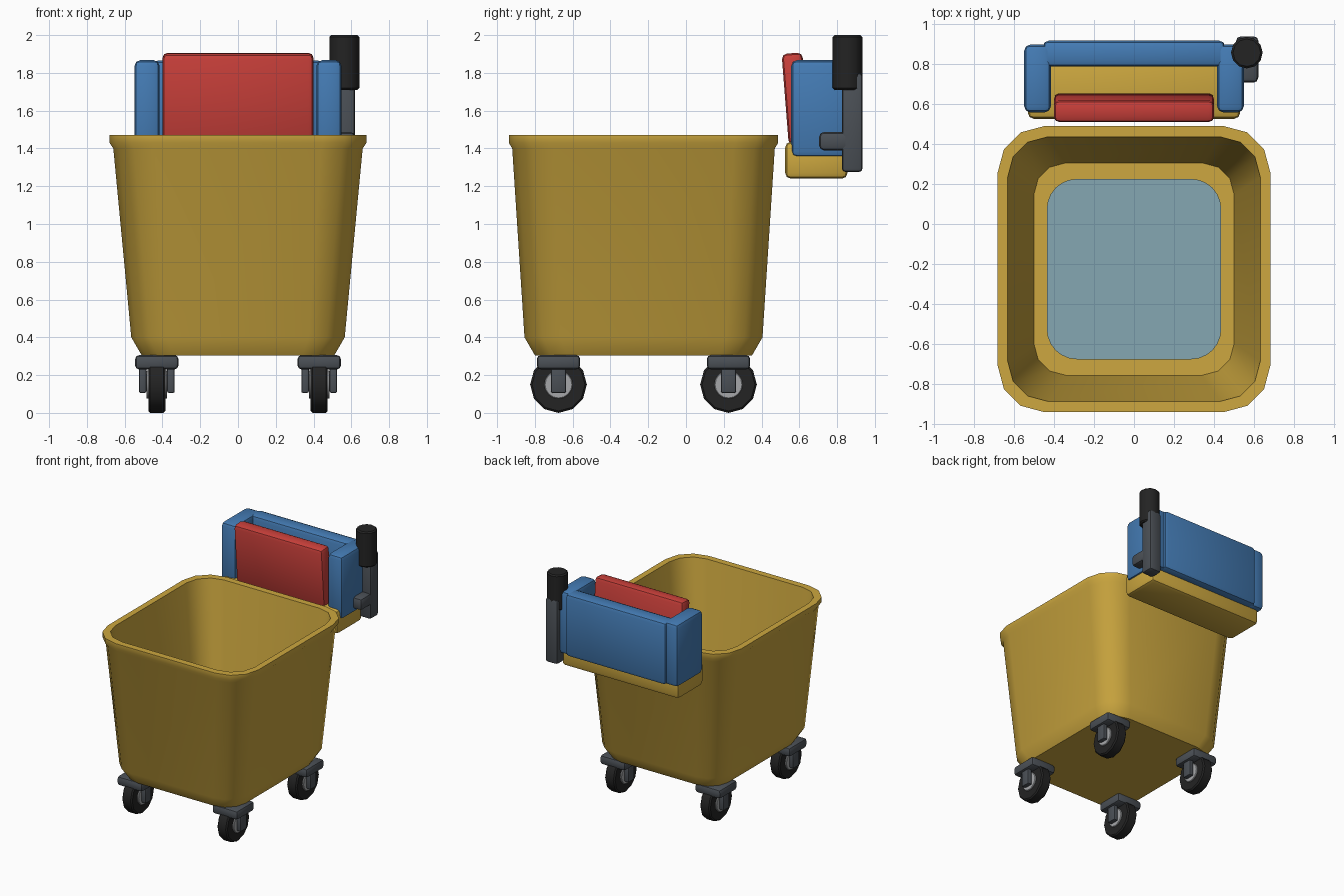
import bpy, bmesh, math
from mathutils import Matrix

cube = bpy.data.objects.get("Cube")
if cube:
    bpy.data.objects.remove(cube, do_unlink=True)


def material(name, rgb):
    m = bpy.data.materials.new(name)
    m.use_nodes = True
    m.diffuse_color = (*rgb, 1)
    m.node_tree.nodes["Principled BSDF"].inputs["Base Color"].default_value = (*rgb, 1)
    return m


YELLOW = material("yellow plastic", (0.61, 0.39, 0.05))
BLUE = material("blue plastic", (0.058, 0.20, 0.46))
RED = material("red plastic", (0.58, 0.05, 0.042))
GREY = material("dark grey metal", (0.07, 0.08, 0.093))
BLACK = material("black rubber", (0.017, 0.017, 0.017))
SILVER = material("light grey hub", (0.38, 0.39, 0.40))
WATER = material("water", (0.235, 0.39, 0.45))


def finish(name, bm, mat, angle=35):
    bmesh.ops.recalc_face_normals(bm, faces=bm.faces)
    mesh = bpy.data.meshes.new(name)
    bm.to_mesh(mesh)
    bm.free()
    mesh.materials.append(mat)
    ob = bpy.data.objects.new(name, mesh)
    bpy.context.collection.objects.link(ob)
    bpy.ops.object.select_all(action="DESELECT")
    ob.select_set(True)
    bpy.context.view_layer.objects.active = ob
    bpy.ops.object.shade_smooth_by_angle(angle=math.radians(angle))
    return ob


def box(name, mat, x, y, z, bevel=0.03, tilt=0):
    """Bevelled box given by its (min, max) range on each axis."""
    bm = bmesh.new()
    bmesh.ops.create_cube(bm, size=1)
    bmesh.ops.scale(bm, vec=[r[1] - r[0] for r in (x, y, z)], verts=bm.verts)
    bmesh.ops.bevel(bm, geom=bm.edges[:], offset=bevel, segments=2,
                    profile=0.5, affect="EDGES")
    bmesh.ops.rotate(bm, matrix=Matrix.Rotation(tilt, 3, "X"), verts=bm.verts)
    bmesh.ops.translate(bm, vec=[sum(r) / 2 for r in (x, y, z)], verts=bm.verts)
    return finish(name, bm, mat)


def cylinder(name, mat, centre, radius, length, axis="Z", sides=12, bevel=0.01):
    bm = bmesh.new()
    bmesh.ops.create_cone(bm, cap_ends=True, segments=sides, radius1=radius,
                          radius2=radius, depth=length)
    rims = [e for e in bm.edges if abs(e.verts[0].co.z - e.verts[1].co.z) < 0.001]
    bmesh.ops.bevel(bm, geom=rims, offset=bevel, segments=1, affect="EDGES")
    if axis == "X":
        bmesh.ops.rotate(bm, matrix=Matrix.Rotation(math.pi / 2, 3, "Y"), verts=bm.verts)
    bmesh.ops.translate(bm, vec=centre, verts=bm.verts)
    return finish(name, bm, mat)


def ring(bm, half_x, half_y, radius, z, segments=3):
    """Rounded rectangle of vertices around the bucket axis."""
    verts = []
    for i, (sx, sy) in enumerate(((1, 1), (-1, 1), (-1, -1), (1, -1))):
        for k in range(segments + 1):
            a = (i + k / segments) * math.pi / 2
            verts.append(bm.verts.new((sx * (half_x - radius) + radius * math.cos(a),
                                       sy * (half_y - radius) + radius * math.sin(a) + MID_Y,
                                       z)))
    return verts


def loft(name, mat, sections, segments=3):
    bm = bmesh.new()
    rings = [ring(bm, *s, segments) for s in sections]
    n = len(rings[0])
    for a, b in zip(rings, rings[1:]):
        for i in range(n):
            bm.faces.new((a[i], a[(i + 1) % n], b[(i + 1) % n], b[i]))
    bm.faces.new(rings[0])
    bm.faces.new(rings[-1])
    return finish(name, bm, mat, 40)


MID_Y = -0.225

# Bucket: outside from the base up over the lip, then down to the inner floor
loft("bucket", YELLOW, [
    (0.51, 0.575, 0.17, 0.305),
    (0.565, 0.63, 0.19, 0.40),
    (0.66, 0.695, 0.22, 1.40),
    (0.68, 0.713, 0.23, 1.43),
    (0.68, 0.713, 0.23, 1.47),
    (0.63, 0.66, 0.20, 1.47),
    (0.50, 0.53, 0.16, 0.40),
])
loft("water", WATER, [(0.435, 0.45, 0.15, 0.395), (0.435, 0.45, 0.15, 0.45)], 6)

# Casters
for side, sx in (("left", 1), ("right", -1)):
    for end, sy in (("back", 1), ("front", -1)):
        x, y = sx * 0.43, MID_Y + sy * 0.45
        tag = f"{end}_{side}"
        box("caster_plate_" + tag, GREY, (x - 0.115, x + 0.115),
            (y - 0.115, y + 0.115), (0.23, 0.306), 0.022)
        for part, off in (("a", -0.075), ("b", 0.075)):
            box(f"caster_fork_{part}_{tag}", GREY, (x + off - 0.02, x + off + 0.02),
                (y - 0.04, y + 0.04), (0.105, 0.24), 0.01)
        cylinder("wheel_" + tag, BLACK, (x, y, 0.15), 0.15, 0.09, "X")
        cylinder("wheel_hub_" + tag, SILVER, (x, y, 0.15), 0.075, 0.11, "X", 16, 0.004)

# Wringer
box("wringer_tray", YELLOW, (-0.53, 0.53), (0.525, 0.855), (1.24, 1.435))
box("wringer_back_panel", BLUE, (-0.455, 0.455), (0.785, 0.915), (1.355, 1.865))
for side, sx in (("left", 1), ("right", -1)):
    box("wringer_side_" + side, BLUE, sorted((sx * 0.415, sx * 0.548)),
        (0.557, 0.895), (1.355, 1.867))
box("press_plate", RED, (-0.40, 0.40), (0.525, 0.635), (1.42, 1.905), 0.028,
    math.radians(4.5))

# Lever and grip
box("lever_arm", GREY, (0.51, 0.62), (0.825, 0.935), (1.275, 1.80), 0.02)
box("lever_pivot", GREY, (0.51, 0.62), (0.705, 0.88), (1.39, 1.487), 0.025)
cylinder("lever_grip", BLACK, (0.563, 0.855, 1.855), 0.079, 0.29)
